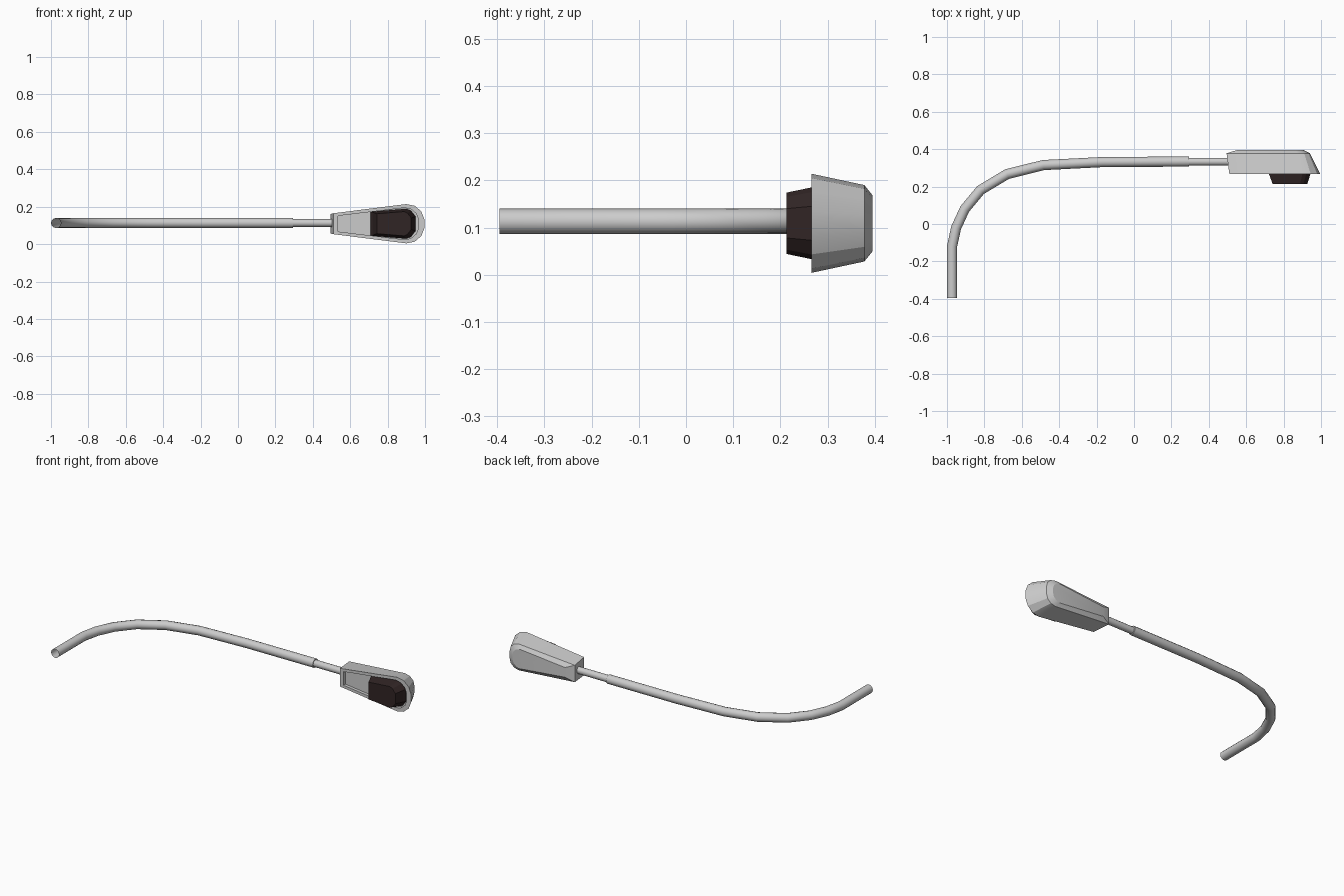
import bpy, bmesh, math
from mathutils import Vector

if "Cube" in bpy.data.objects:
    bpy.data.objects.remove(bpy.data.objects["Cube"])

ZC = 0.109   # height of the lamp's symmetry plane


def finish(name, bm, smooth=None, color=None):
    bmesh.ops.recalc_face_normals(bm, faces=bm.faces)
    me = bpy.data.meshes.new(name)
    bm.to_mesh(me)
    bm.free()
    ob = bpy.data.objects.new(name, me)
    bpy.context.collection.objects.link(ob)
    if color:
        mat = bpy.data.materials.new(name)
        mat.diffuse_color = color
        mat.use_nodes = True
        mat.node_tree.nodes["Principled BSDF"].inputs["Base Color"].default_value = mat.diffuse_color
        me.materials.append(mat)
    if smooth:
        bpy.ops.object.select_all(action='DESELECT')
        ob.select_set(True)
        bpy.context.view_layer.objects.active = ob
        bpy.ops.object.shade_smooth_by_angle(angle=math.radians(smooth))
    return ob


def bridge(bm, a, b):
    n = len(a)
    for i in range(n):
        bm.faces.new((a[i], a[(i + 1) % n], b[(i + 1) % n], b[i]))


def tube(name, path, z, radius, sides=12, cap_end=False):
    """Sweep a circle along a path in the xy plane with mitred joints."""
    bm = bmesh.new()
    pts = [Vector((x, y, z)) for x, y in path]
    rings = []
    for i, p in enumerate(pts):
        d0 = (p - pts[max(i - 1, 0)]).normalized()
        d1 = (pts[min(i + 1, len(pts) - 1)] - p).normalized()
        t = (d0 + d1).normalized()
        side = Vector((-t.y, t.x, 0))
        miter = 1 / max(t.dot(d1 if d1.length else d0), 0.5)
        rings.append([bm.verts.new(
            p + side * radius * miter * math.cos(2 * math.pi * k / sides)
            + Vector((0, 0, radius * math.sin(2 * math.pi * k / sides))))
            for k in range(sides)])
    for a, b in zip(rings, rings[1:]):
        bridge(bm, a, b)
    if cap_end:
        bm.faces.new(rings[-1])
    return finish(name, bm, 40)


def ring(bm, half, y):
    """Closed loop from (x, half width) points mirrored about ZC."""
    pts = [(x, ZC + w) for x, w in half] + [(x, ZC - w) for x, w in reversed(half)]
    return [bm.verts.new((x, y, z)) for x, z in pts]


def loft(name, sections, smooth=None, color=None):
    bm = bmesh.new()
    rings = [ring(bm, half, y) for half, y in sections]
    for a, b in zip(rings, rings[1:]):
        bridge(bm, a, b)
    bm.faces.new(rings[0])
    bm.faces.new(rings[-1])
    return finish(name, bm, smooth, color)


# Bent pole and its thinner end
tube("pole", [(-0.973, -0.395), (-0.973, -0.12), (-0.951, -0.02), (-0.905, 0.08),
              (-0.82, 0.182), (-0.678, 0.267), (-0.485, 0.315), (-0.17, 0.331),
              (0.295, 0.334)], 0.113, 0.027, cap_end=True)
tube("pole_tip", [(0.29, 0.333), (0.52, 0.333)], 0.113, 0.021)

# Lamp housing: recessed underside, rim, tapered sides, chamfered back
rim = [(0.51, 0.056), (0.90, 0.105), (0.945, 0.096), (0.98, 0.066), (0.996, 0.025)]
inner = [(0.535, 0.042), (0.89, 0.085), (0.925, 0.078), (0.953, 0.054), (0.966, 0.02)]
shoulder = [(0.495, 0.052), (0.875, 0.081), (0.91, 0.073), (0.933, 0.05), (0.941, 0.019)]
back = [(0.55, 0.030), (0.86, 0.060), (0.883, 0.053), (0.902, 0.036), (0.908, 0.014)]
loft("lamp_housing", [(inner, 0.285), (inner, 0.266), (rim, 0.266),
                      (shoulder, 0.378), (back, 0.395)], 25)

# Dark lens hanging out of the recess
lens_base = [(0.708, 0.064), (0.90, 0.080), (0.925, 0.070), (0.95, 0.038)]
lens_rim = [(0.722, 0.061), (0.90, 0.076), (0.920, 0.066), (0.943, 0.036)]
lens_face = [(0.742, 0.053), (0.888, 0.065), (0.906, 0.056), (0.926, 0.031)]
loft("lamp_lens", [(lens_base, 0.286), (lens_rim, 0.266), (lens_face, 0.213)],
     None, (0.03, 0.018, 0.018, 1))
